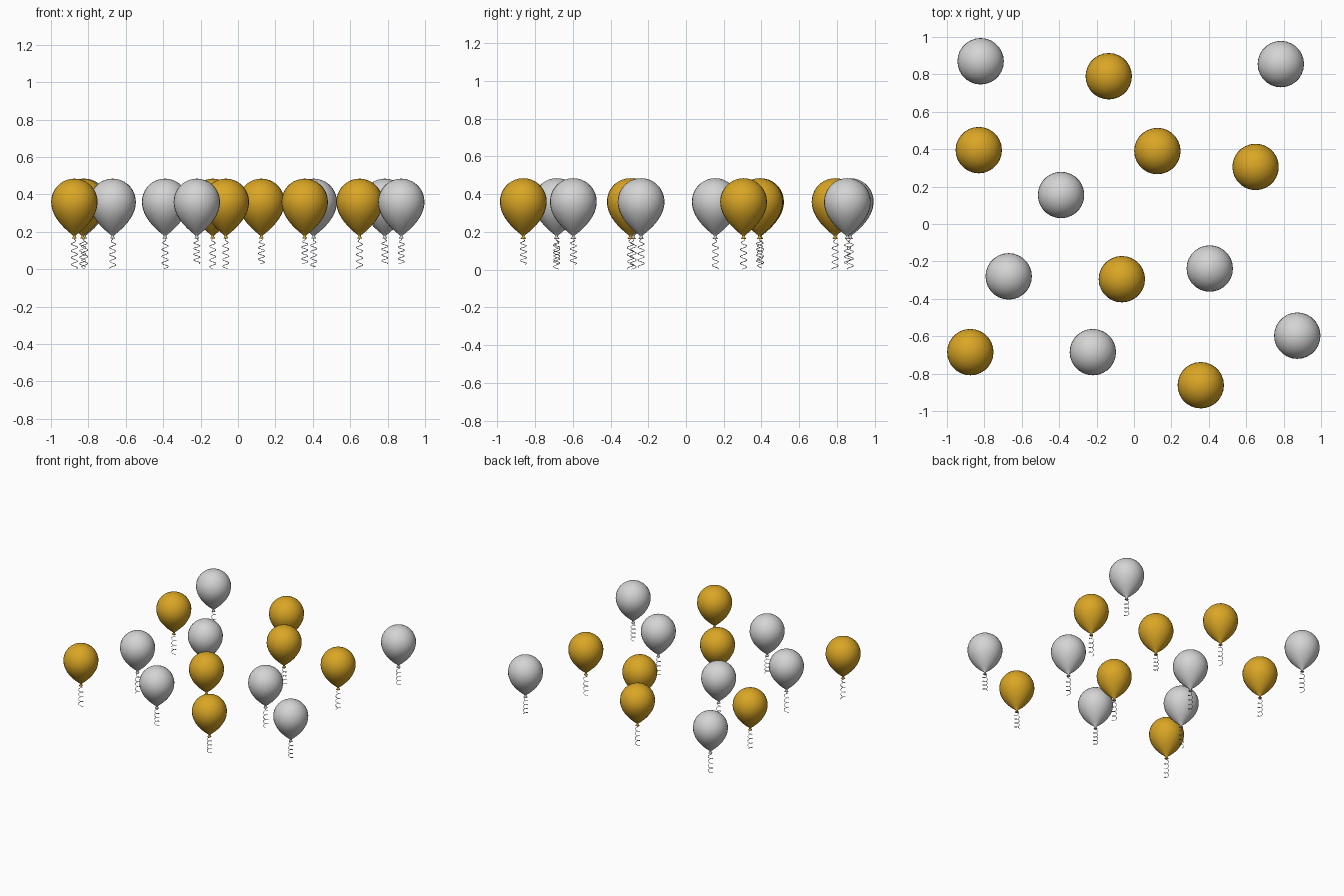
import bpy, bmesh, math

if "Cube" in bpy.data.objects:
    bpy.data.objects.remove(bpy.data.objects["Cube"])

def material(name, rgb):
    m = bpy.data.materials.new(name)
    m.diffuse_color = (*rgb, 1)
    m.use_nodes = True
    m.node_tree.nodes["Principled BSDF"].inputs["Base Color"].default_value = m.diffuse_color
    return m

GOLD = material("gold", (0.70, 0.38, 0.018))
SILVER = material("silver", (0.66, 0.66, 0.66))
WHITE = material("string white", (0.7, 0.7, 0.7))

R, WIDEST, NECK = 0.124, 0.36, 0.182   # radius, height of widest ring, height of neck
SEGS = 28

def balloon_profile():
    # round cap on top, tapering teardrop below, then the tied knot and flared lip
    pts = [(R * math.sin(a), WIDEST + R * math.cos(a))
           for a in (math.pi / 2 * i / 9 for i in range(10))]
    for i in range(1, 11):
        t = i / 10
        pts.append((0.009 + (R - 0.009) * (1 - t * t), WIDEST - (WIDEST - NECK) * t))
    return pts + [(0.006, 0.177), (0.009, 0.171), (0.014, 0.163), (0.0, 0.166)]

def balloon_mesh(name, mat):
    bm = bmesh.new()
    vs = [bm.verts.new((r, 0, z)) for r, z in balloon_profile()]
    es = [bm.edges.new(p) for p in zip(vs, vs[1:])]
    bmesh.ops.spin(bm, geom=vs + es, cent=(0, 0, 0), axis=(0, 0, 1),
                   angle=2 * math.pi, steps=SEGS, use_merge=False)
    bmesh.ops.remove_doubles(bm, verts=bm.verts, dist=1e-5)
    bmesh.ops.recalc_face_normals(bm, faces=bm.faces)
    for f in bm.faces:
        f.smooth = True
    me = bpy.data.meshes.new(name)
    bm.to_mesh(me)
    bm.free()
    me.materials.append(mat)
    return me

def string_curve(name, end, phase):
    # curly ribbon string: a thin helix hanging from the knot
    n, turns = 64, 4.5
    cu = bpy.data.curves.new(name, 'CURVE')
    cu.dimensions = '3D'
    cu.bevel_depth = 0.0018
    cu.bevel_resolution = 0
    cu.use_fill_caps = True
    sp = cu.splines.new('POLY')
    sp.points.add(n)
    for i, p in enumerate(sp.points):
        t = i / n
        r = 0.017 * min(1, t * 5)
        a = phase + turns * 2 * math.pi * t
        p.co = (r * math.cos(a), r * math.sin(a), 0.167 + (end - 0.167) * t, 1)
    cu.materials.append(WHITE)
    return cu

def add(name, data, x, y):
    ob = bpy.data.objects.new(name, data)
    ob.location = (x, y, 0)
    bpy.context.collection.objects.link(ob)

# x, y, height of string end
gold_spots = [(-0.135, 0.79, 0.002), (-0.83, 0.395, 0.01), (0.125, 0.39, 0.028),
              (0.65, 0.305, 0.002), (-0.065, -0.295, 0.002), (-0.875, -0.685, 0.002),
              (0.357, -0.862, 0.028)]
silver_spots = [(-0.82, 0.87, 0.002), (0.785, 0.855, 0.028), (-0.39, 0.155, 0.002),
                (-0.67, -0.28, 0.002), (0.405, -0.238, 0.012), (-0.22, -0.685, 0.03),
                (0.873, -0.597, 0.028)]

for label, mat, spots in (("gold", GOLD, gold_spots), ("silver", SILVER, silver_spots)):
    mesh = balloon_mesh(label + "_balloon", mat)
    for i, (x, y, end) in enumerate(spots, 1):
        add(f"{label}_balloon_{i}", mesh, x, y)
        add(f"{label}_string_{i}", string_curve(f"{label}_string_{i}", end, i * 1.7), x, y)
